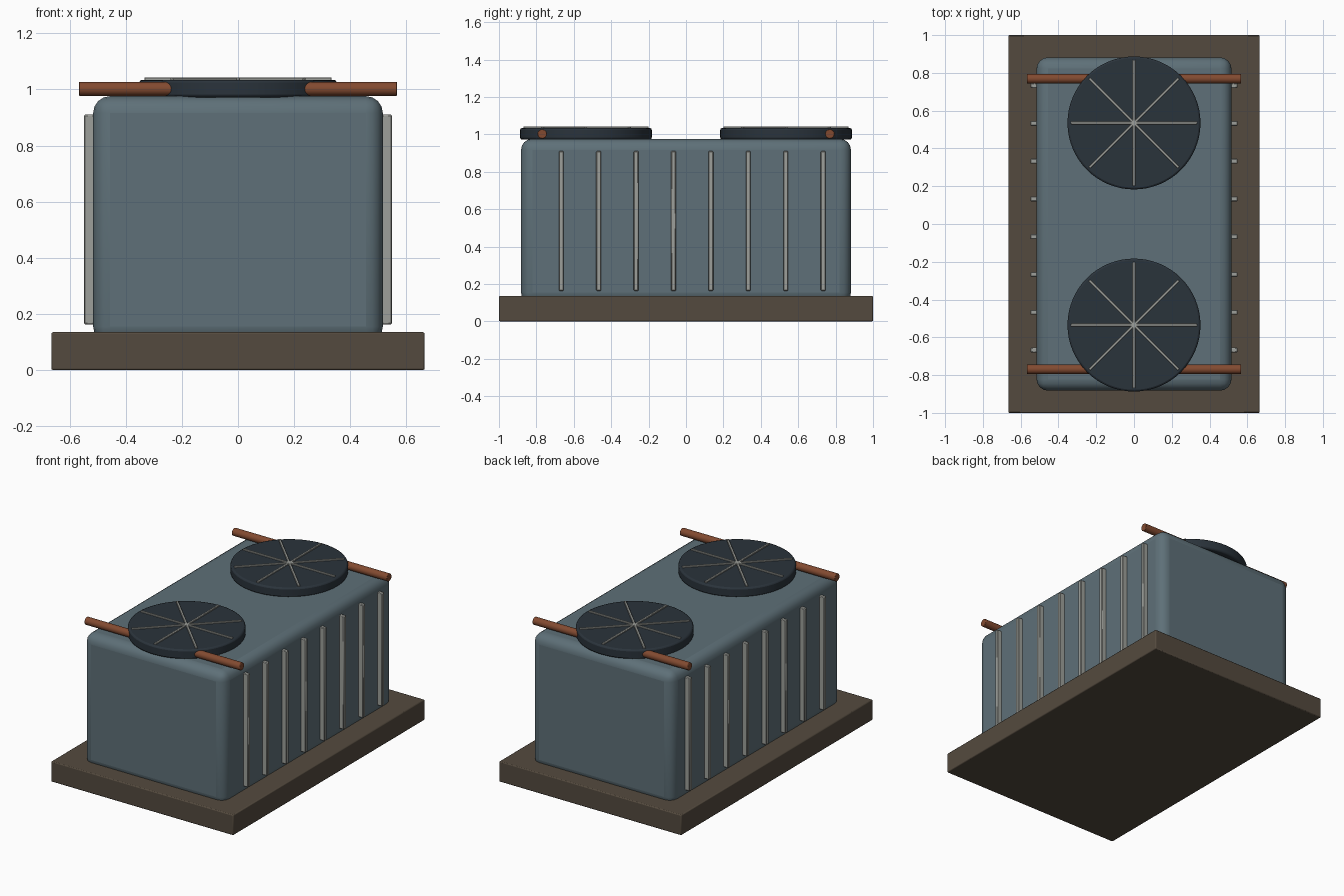
import bpy, math

if "Cube" in bpy.data.objects:
    bpy.data.objects.remove(bpy.data.objects["Cube"])

def mat(name, rgb):
    m = bpy.data.materials.new(name)
    lin = [(c / 255 / 12.92 if c < 10 else ((c / 255 + 0.055) / 1.055) ** 2.4) for c in rgb]
    m.diffuse_color = (*lin, 1)
    m.use_nodes = True
    m.node_tree.nodes["Principled BSDF"].inputs["Base Color"].default_value = m.diffuse_color
    return m

STEEL = mat("blue_grey_steel", (94, 112, 120))
BASE = mat("brown_base", (84, 74, 62))
DARK = mat("dark_fan", (42, 51, 59))
GREY = mat("light_grey_metal", (158, 160, 155))
COPPER = mat("copper", (130, 74, 48))

def finish(o, name, m, bevel, segs):
    o.name = name
    o.data.materials.append(m)
    if bevel:
        b = o.modifiers.new("bevel", "BEVEL")
        b.width, b.segments, b.limit_method = bevel, segs, "ANGLE"
    bpy.ops.object.shade_smooth_by_angle(angle=math.radians(35))
    return o

def box(name, lo, hi, m, bevel=0, segs=2, rot=0):
    c = [(a + b) / 2 for a, b in zip(lo, hi)]
    bpy.ops.mesh.primitive_cube_add(size=1, location=c, rotation=(0, 0, rot))
    o = bpy.context.object
    o.scale = [b - a for a, b in zip(lo, hi)]
    bpy.ops.object.transform_apply(location=False, rotation=False, scale=True)
    return finish(o, name, m, bevel, segs)

def cyl(name, loc, r, depth, m, bevel=0, rot=(0, 0, 0), n=64):
    bpy.ops.mesh.primitive_cylinder_add(vertices=n, radius=r, depth=depth, location=loc, rotation=rot)
    return finish(bpy.context.object, name, m, bevel, 2)

# plinth and rounded housing
box("base_slab", (-0.665, -1, 0), (0.665, 1, 0.135), BASE, 0.006)
box("housing", (-0.516, -0.882, 0.095), (0.516, 0.882, 0.976), STEEL, 0.06, 4)

# side fins
for s, side in ((-1, "left"), (1, "right")):
    for i in range(8):
        y = -0.667 + 0.2 * i
        x0, x1 = sorted((s * 0.505, s * 0.549))
        box(f"{side}_fin_{i + 1}", (x0, y - 0.013, 0.163), (x1, y + 0.013, 0.91), GREY, 0.004, 1)

# fans, grille bars and pipes at each end
for s, end in ((-1, "front"), (1, "back")):
    y = s * 0.535
    cyl(f"{end}_fan_disc", (0, y, 1.003), 0.352, 0.062, DARK, 0.01)
    for k in range(4):
        box(f"{end}_grille_bar_{k + 1}", (-0.334, y - 0.007, 1.027), (0.334, y + 0.007, 1.042),
            GREY, 0.002, 1, k * math.pi / 4)
    cyl(f"{end}_pipe", (0, s * 0.769, 1.002), 0.025, 1.134, COPPER, 0.003,
        (0, math.pi / 2, 0), 24)
